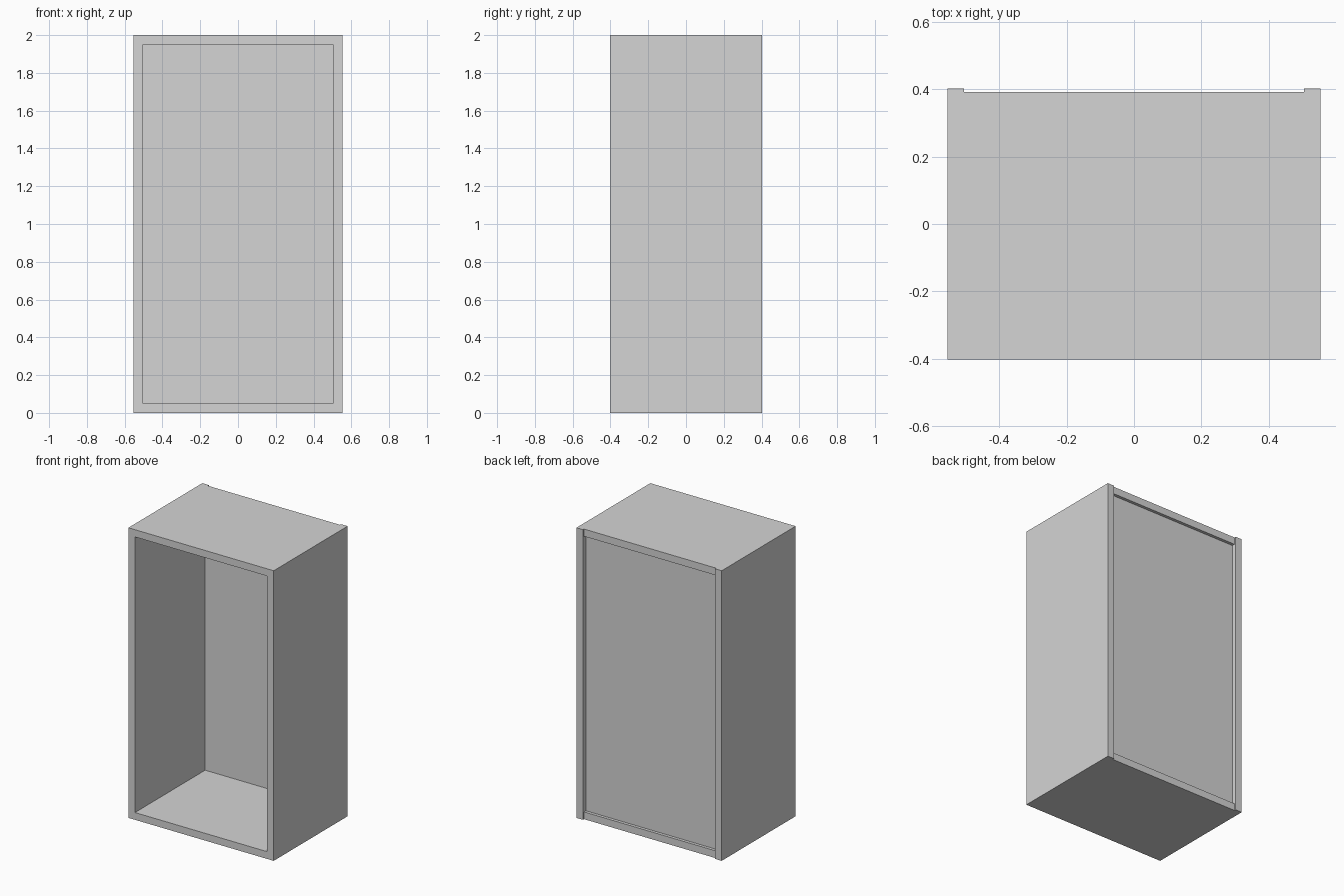
import bpy

if "Cube" in bpy.data.objects:
    bpy.data.objects.remove(bpy.data.objects["Cube"])

# Overall sizes
W, D, H = 0.554, 0.4025, 2.0   # half width, half depth, height
T = 0.05                       # panel thickness
SHELF_BACK = 0.391             # top and bottom stop short of the sides
BACK_Y = 0.37                  # outer face of the recessed back panel

mat = bpy.data.materials.new("light_grey")
mat.diffuse_color = (0.66, 0.66, 0.66, 1.0)
mat.use_nodes = True
mat.node_tree.nodes["Principled BSDF"].inputs["Base Color"].default_value = mat.diffuse_color


def box(name, lo, hi):
    """Axis-aligned panel between two corners."""
    bpy.ops.mesh.primitive_cube_add(size=1)
    ob = bpy.context.object
    ob.name = name
    for v in ob.data.vertices:
        for i in range(3):
            v.co[i] = lo[i] if v.co[i] < 0 else hi[i]
    ob.data.materials.append(mat)
    return ob


# Side panels, full height and depth
for name, x0, x1 in (("left_side", -W, -W + T), ("right_side", W - T, W)):
    box(name, (x0, -D, 0), (x1, D, H))

# Bottom and top panels between the sides
for name, z0 in (("bottom_panel", 0), ("top_panel", H - T)):
    box(name, (-W + T, -D, z0), (W - T, SHELF_BACK, z0 + T))

# Thin recessed back panel
box("back_panel", (-W + T, BACK_Y - 0.008, T), (W - T, BACK_Y, H - T))
